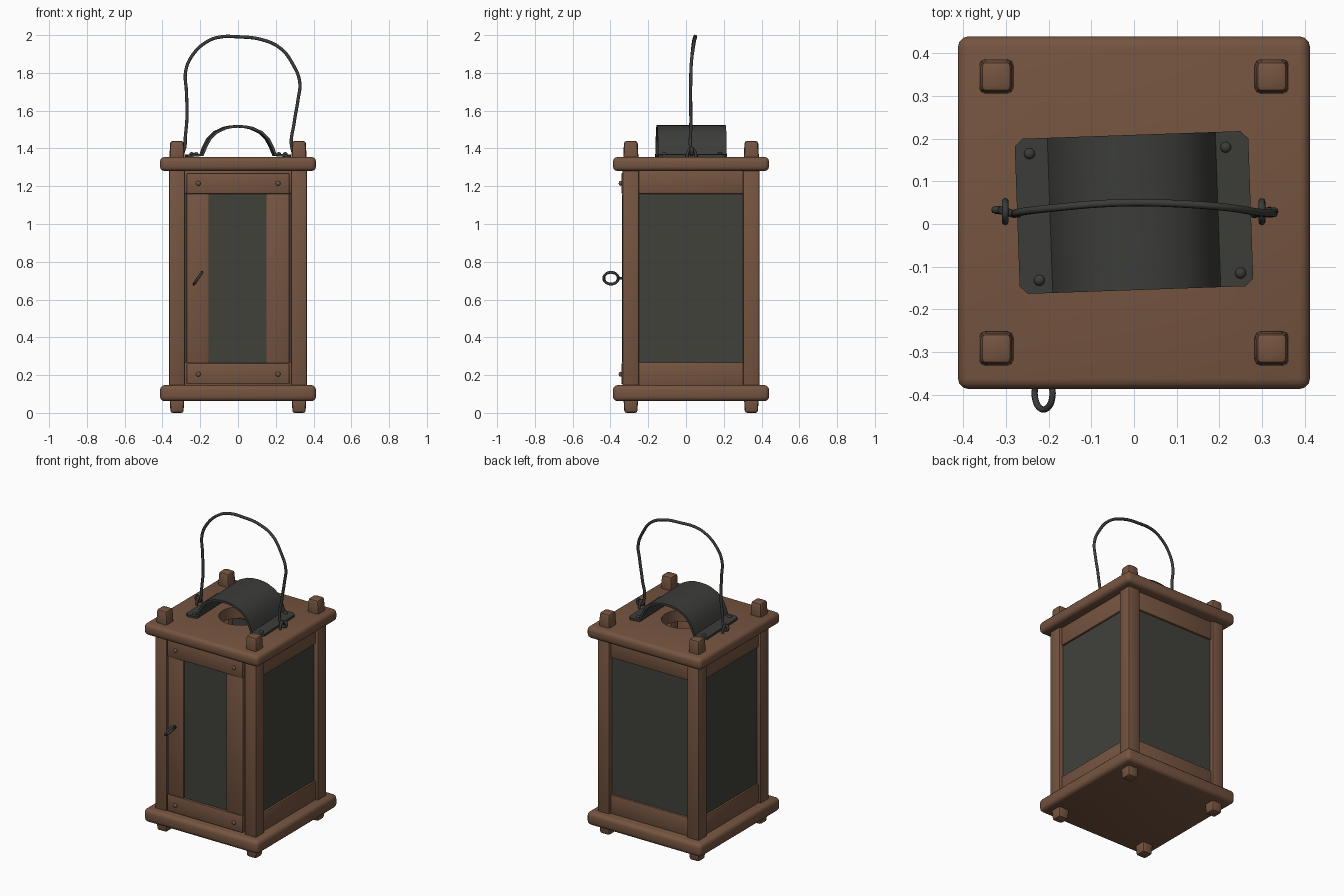
import bpy, bmesh, math
from mathutils import Vector, Matrix

if "Cube" in bpy.data.objects:
    bpy.data.objects.remove(bpy.data.objects["Cube"])


def material(name, rgb):
    m = bpy.data.materials.new(name)
    m.diffuse_color = (*rgb, 1)
    m.use_nodes = True
    m.node_tree.nodes["Principled BSDF"].inputs["Base Color"].default_value = m.diffuse_color
    return m


WOOD = material("brown wood", (0.18, 0.09, 0.052))
METAL = material("dark iron", (0.045, 0.047, 0.041))
GLASS = material("dark pane", (0.052, 0.053, 0.044))
CY = 0.027  # y centre of the body


def apply_mods(ob):
    bpy.ops.object.select_all(action='DESELECT')
    bpy.context.view_layer.objects.active = ob
    ob.select_set(True)
    for m in list(ob.modifiers):
        bpy.ops.object.modifier_apply(modifier=m.name)
    bpy.ops.object.shade_smooth_by_angle(angle=math.radians(40))


def finish(name, bm, mat, bevel=0, seg=2):
    bmesh.ops.recalc_face_normals(bm, faces=bm.faces)
    me = bpy.data.meshes.new(name)
    bm.to_mesh(me)
    bm.free()
    ob = bpy.data.objects.new(name, me)
    bpy.context.collection.objects.link(ob)
    me.materials.append(mat)
    if bevel:
        b = ob.modifiers.new("bevel", 'BEVEL')
        b.width, b.segments = bevel, seg
    apply_mods(ob)
    return ob


def box(name, lo, hi, mat, bevel=0.008, top=1.0, bottom=1.0, seg=2):
    """Box from corner to corner; its top or bottom may taper."""
    lo, hi = Vector(lo), Vector(hi)
    c, s = (lo + hi) / 2, hi - lo
    bm = bmesh.new()
    bmesh.ops.create_cube(bm, size=1)
    for v in bm.verts:
        k = top if v.co.z > 0 else bottom
        v.co = c + Vector((v.co.x * s.x * k, v.co.y * s.y * k, v.co.z * s.z))
    return finish(name, bm, mat, bevel, seg)


def wire(name, pts, radius, mat, cyclic=False):
    cu = bpy.data.curves.new(name, 'CURVE')
    cu.dimensions = '3D'
    cu.bevel_depth, cu.bevel_resolution, cu.resolution_u = radius, 2, 6
    cu.use_fill_caps = True
    sp = cu.splines.new('BEZIER')
    sp.bezier_points.add(len(pts) - 1)
    for p, co in zip(sp.bezier_points, pts):
        p.co = co
        p.handle_left_type = p.handle_right_type = 'AUTO'
    sp.use_cyclic_u = cyclic
    ob = bpy.data.objects.new(name, cu)
    bpy.context.collection.objects.link(ob)
    cu.materials.append(mat)
    bpy.ops.object.select_all(action='DESELECT')
    bpy.context.view_layer.objects.active = ob
    ob.select_set(True)
    bpy.ops.object.convert(target='MESH')
    return ob


def nail(name, loc, mat, axis):
    """Flattened dome head facing along the axis."""
    bm = bmesh.new()
    bmesh.ops.create_uvsphere(bm, u_segments=12, v_segments=8, radius=0.013)
    s = [0.8 if i == axis else 1 for i in range(3)]
    bmesh.ops.scale(bm, vec=s, verts=bm.verts)
    bmesh.ops.translate(bm, vec=loc, verts=bm.verts)
    finish(name, bm, mat)


# Base and roof boards
box("base_board", (-0.413, -0.387, 0.062), (0.413, 0.44, 0.147), WOOD, 0.025, seg=3)
roof = box("roof_board", (-0.413, -0.387, 1.28), (0.413, 0.44, 1.355), WOOD, 0.025, seg=3)

# Round smoke hole in the roof
bm = bmesh.new()
bmesh.ops.create_cone(bm, cap_ends=True, segments=32, radius1=0.13, radius2=0.13, depth=0.4,
                      matrix=Matrix.Translation((0, CY, 1.32)))
cutter = finish("hole_cutter", bm, WOOD)
cutter.hide_render = True
cut = roof.modifiers.new("hole", 'BOOLEAN')
cut.object, cut.operation, cut.solver = cutter, 'DIFFERENCE', 'EXACT'
apply_mods(roof)
bpy.data.objects.remove(cutter)

# Corner posts with pegs above the roof and feet below the base
for sx in (-1, 1):
    for sy in (-1, 1):
        x, y = sx * 0.323, CY + sy * 0.319
        tag = ("left" if sx < 0 else "right") + ("_front" if sy < 0 else "_back")
        box("post_" + tag, (x - 0.042, y - 0.044, 0.12), (x + 0.042, y + 0.044, 1.3), WOOD, 0.008)
        box("peg_" + tag, (x - 0.041, y - 0.041, 1.33), (x + 0.041, y + 0.041, 1.44), WOOD, 0.014, top=0.88)
        box("foot_" + tag, (x - 0.039, y - 0.039, 0), (x + 0.039, y + 0.039, 0.08), WOOD, 0.012, bottom=0.88)

# Side rails and panes
for sx, tag in ((-1, "left"), (1, "right")):
    def side(name, x0, x1, z0, z1, mat, b):
        xa, xb = sorted((sx * x0, sx * x1))
        box(name + "_" + tag, (xa, -0.252, z0), (xb, 0.303, z1), mat, b)
    side("top_rail", 0.305, 0.35, 1.16, 1.285, WOOD, 0.008)
    side("bottom_rail", 0.305, 0.35, 0.14, 0.268, WOOD, 0.008)
    side("pane", 0.32, 0.338, 0.26, 1.165, GLASS, 0)

# Back rails and pane
box("back_top_rail", (-0.285, 0.33, 1.16), (0.285, 0.375, 1.285), WOOD)
box("back_bottom_rail", (-0.285, 0.33, 0.14), (0.285, 0.375, 0.268), WOOD)
box("back_pane", (-0.285, 0.345, 0.26), (0.285, 0.363, 1.165), GLASS, 0)

# Front door: rails, stiles and pane
box("door_top_rail", (-0.272, -0.342, 1.16), (0.272, -0.295, 1.27), WOOD, 0.006)
box("door_bottom_rail", (-0.272, -0.342, 0.152), (0.272, -0.295, 0.263), WOOD, 0.006)
box("door_left_stile", (-0.272, -0.338, 0.262), (-0.155, -0.295, 1.161), WOOD, 0.006)
box("door_right_stile", (0.15, -0.338, 0.262), (0.272, -0.295, 1.161), WOOD, 0.006)
box("door_pane", (-0.158, -0.328, 0.262), (0.153, -0.31, 1.16), GLASS, 0)
for x in (-0.21, 0.212):
    for z in (0.205, 1.215):
        nail("door_nail", (x, -0.346, z), WOOD, 1)
        box("door_nail_shank", (x - 0.008, -0.345, z - 0.008), (x + 0.008, -0.32, z + 0.008), WOOD, 0)

# Tilted door ring on a short pin
ring = []
for i in range(10):
    a = math.tau * i / 10
    ring.append((-0.212 + 0.021 * math.sin(a), -0.397 + 0.038 * math.cos(a), 0.713 + 0.031 * math.sin(a)))
wire("door_ring", ring, 0.0075, METAL, True)
wire("door_ring_pin", [(-0.212, -0.362, 0.713), (-0.212, -0.33, 0.713)], 0.007, METAL)

# Bent metal heat shield over the hole
half = [(-0.274, 1.362), (-0.215, 1.362), (-0.193, 1.366), (-0.178, 1.405), (-0.155, 1.45),
        (-0.12, 1.485), (-0.07, 1.508), (-0.035, 1.515)]
profile = half + [(0, 1.517)] + [(-x, z) for x, z in reversed(half)]
bm = bmesh.new()
rows = []
for i, (x, z) in enumerate(profile):
    inset = 0.018 if i in (0, len(profile) - 1) else 0
    rows.append([bm.verts.new((x, y, z)) for y in (-0.182 + inset, 0.182 - inset)])
for a, b in zip(rows, rows[1:]):
    bm.faces.new((a[0], b[0], b[1], a[1]))
for v in bm.verts:  # rounded flange corners come from sliding the next row outwards
    if abs(abs(v.co.x) - 0.215) < 0.001:
        v.co.x = math.copysign(0.255, v.co.x)
bmesh.ops.transform(bm, verts=bm.verts,
                    matrix=Matrix.Translation((0, CY, 0)) @ Matrix.Rotation(math.radians(2), 4, 'Z'))
shield = finish("heat_shield", bm, METAL)
sol = shield.modifiers.new("thickness", 'SOLIDIFY')
sol.thickness, sol.offset = 0.014, 0
apply_mods(shield)
for x, y in ((-0.245, 0.165), (0.215, 0.18), (-0.222, -0.132), (0.25, -0.115)):
    nail("shield_nail", (x, y, 1.37), METAL, 2)

# Staples holding the handle
for x in (-0.302, 0.3):
    wire("handle_staple", [(x, 0.006, 1.345), (x, 0.008, 1.375), (x, 0.029, 1.398),
                           (x, 0.05, 1.375), (x, 0.052, 1.345)], 0.008, METAL)

# Hand-bent wire handle with hooked ends
wire("handle", [(-0.312, 0.033, 1.405), (-0.326, 0.033, 1.385), (-0.305, 0.03, 1.368),
                (-0.285, 0.024, 1.395), (-0.279, 0.024, 1.46), (-0.27, 0.026, 1.57), (-0.273, 0.024, 1.7),
                (-0.277, 0.026, 1.81), (-0.24, 0.032, 1.895), (-0.165, 0.04, 1.965),
                (-0.1, 0.046, 1.989), (0, 0.05, 1.991), (0.13, 0.046, 1.975), (0.225, 0.038, 1.93),
                (0.288, 0.028, 1.85), (0.327, 0.025, 1.75), (0.318, 0.024, 1.66),
                (0.298, 0.026, 1.54), (0.286, 0.024, 1.4), (0.306, 0.03, 1.368),
                (0.33, 0.03, 1.385), (0.316, 0.03, 1.405)], 0.009, METAL)
